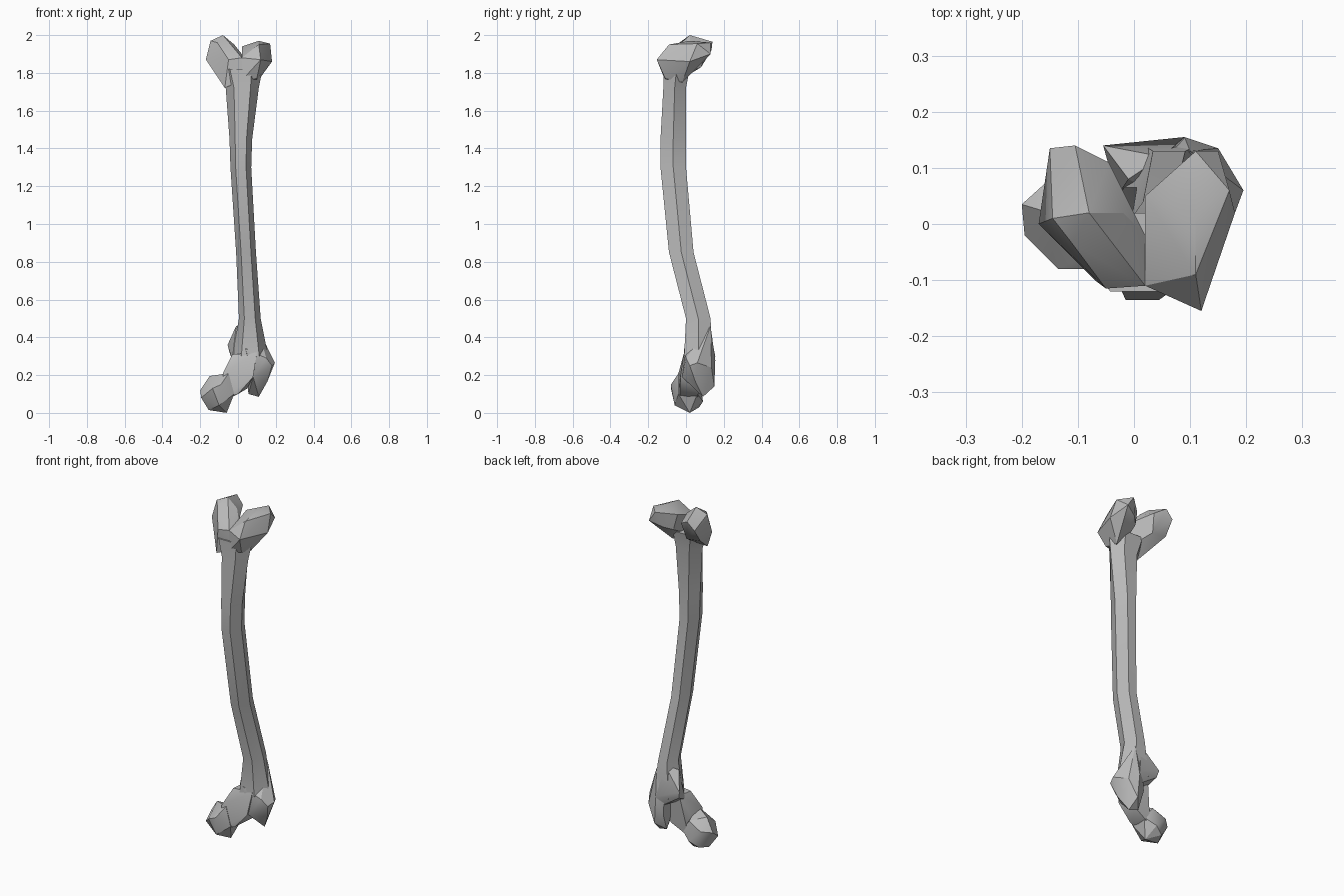
import bpy
import bmesh
import math
from mathutils import Vector

default_cube = bpy.data.objects.get("Cube")
if default_cube:
    bpy.data.objects.remove(default_cube, do_unlink=True)

# Single bone colour
bone_grey = bpy.data.materials.new("bone grey")
bone_grey.use_nodes = True
colour = (0.5, 0.5, 0.5, 1)
bone_grey.diffuse_color = colour
bone_grey.node_tree.nodes["Principled BSDF"].inputs["Base Color"].default_value = colour


def finish(mesh_builder, name):
    """Turn a bmesh into a shaded object with the bone material."""
    bmesh.ops.recalc_face_normals(mesh_builder, faces=mesh_builder.faces)
    mesh = bpy.data.meshes.new(name)
    mesh_builder.to_mesh(mesh)
    mesh_builder.free()
    mesh.materials.append(bone_grey)
    part = bpy.data.objects.new(name, mesh)
    bpy.context.collection.objects.link(part)
    bpy.ops.object.select_all(action="DESELECT")
    part.select_set(True)
    bpy.context.view_layer.objects.active = part
    bpy.ops.object.shade_smooth_by_angle(angle=math.radians(30))
    return part


def faceted_knob(name, corners):
    """Chiselled lump: the convex skin around a few corners."""
    builder = bmesh.new()
    for corner in corners:
        builder.verts.new(corner)
    result = bmesh.ops.convex_hull(builder, input=builder.verts)
    loose = set(result["geom_interior"]) | set(result["geom_unused"])
    loose = [item for item in loose if isinstance(item, bmesh.types.BMVert)]
    bmesh.ops.delete(builder, geom=loose, context="VERTS")
    return finish(builder, name)


def lofted_shaft(name, sections, sides):
    """Skin a column of many-sided rings, each fitted to its bounds."""
    builder = bmesh.new()
    rings = []
    for left, right, front, back, height in sections:
        middle = Vector(((left + right) / 2, (front + back) / 2, height))
        ring = []
        for side in range(sides):
            angle = math.tau * side / sides
            across = math.cos(angle) * (right - left) / 2
            deep = math.sin(angle) / math.sin(math.tau / sides) * (back - front) / 2
            ring.append(builder.verts.new(middle + Vector((across, deep, 0))))
        rings.append(ring)
    for lower, upper in zip(rings, rings[1:]):
        for side in range(sides):
            following = (side + 1) % sides
            builder.faces.new((lower[side], lower[following], upper[following], upper[side]))
    builder.faces.new(rings[0])
    builder.faces.new(rings[-1])
    return finish(builder, name)


# Bowed shaft: left, right, front, back, height
lofted_shaft("shaft", [
    (-.03, .16, -.01, .14, .3),
    (.005, .12, 0, .13, .5),
    (-.01, .095, -.09, .04, .85),
    (-.04, .07, -.135, 0, 1.3),
    (-.045, .075, -.135, 0, 1.45),
    (-.065, .11, -.12, 0, 1.72),
    (-.1, .13, -.12, .02, 1.82),
], sides=6)

# Paired knuckles at the upper end share the valley between them
valley_front = (.02, -.11, 1.88)
valley_middle = (.02, -.02, 1.9)
valley_base = (.02, -.11, 1.76)

faceted_knob("left_knuckle", [
    valley_front, valley_middle, valley_base,
    (.12, -.155, 1.87), (.11, -.09, 1.95), (.11, .02, 1.97),
    (.17, .06, 1.955), (.11, .13, 1.96), (.18, .02, 1.86),
    (.15, .13, 1.9), (.02, .05, 1.94), (.04, .06, 1.85),
    (.1, -.02, 1.75), (.1, -.11, 1.77), (.08, .1, 1.87),
])

faceted_knob("right_knuckle", [
    valley_front, valley_middle, valley_base,
    (-.05, -.115, 1.87), (-.11, -.035, 1.96), (-.145, .01, 1.97),
    (-.08, .02, 2), (-.105, .14, 1.965), (-.15, .135, 1.92),
    (-.045, .11, 1.93), (-.17, 0, 1.87), (-.15, .08, 1.84),
    (-.11, -.02, 1.79), (-.07, -.1, 1.72), (-.06, .08, 1.83),
    (-.02, .02, 1.95),
])

# Rounded ball at the lower end, with its neck
faceted_knob("ball", [
    (-.2, .035, .12), (-.195, -.02, .08), (-.15, .02, .195),
    (-.135, -.08, .13), (-.09, -.08, .15), (-.1, -.06, .04),
    (-.155, .01, .015), (-.06, .02, 0), (-.13, .07, .03),
    (-.08, .09, .06), (-.15, .08, .13), (-.07, .07, .17),
    (-.05, -.04, .21), (-.02, -.04, .1), (-.02, .06, .1),
])

faceted_knob("neck", [
    (-.08, -.04, .21), (-.06, .05, .2), (-.07, -.04, .08),
    (-.06, .06, .07), (-.03, 0, .31), (-.02, .09, .31),
    (.08, -.03, .19), (.05, .07, .13), (.1, .08, .3),
    (.1, -.01, .32), (0, -.03, .1),
])

# Large outer lump and small rear lump beside the neck
faceted_knob("outer_lump", [
    (.08, -.02, .19), (.15, 0, .29), (.18, .02, .25),
    (.195, .06, .265), (.155, .06, .325), (.155, .05, .165),
    (.15, .135, .24), (.09, .155, .28), (.1, .15, .14),
    (.11, .09, .085), (.055, .1, .1), (.05, .14, .2),
    (.06, .06, .14), (.1, .13, .46), (.04, -.01, .34),
    (.05, .12, .4),
])

faceted_knob("rear_lump", [
    (-.055, .14, .36), (-.045, .13, .32), (-.01, .08, .46),
    (.05, .12, .48), (.09, .155, .3), (-.03, .05, .28),
    (.06, .13, .25), (.05, .05, .3),
])
